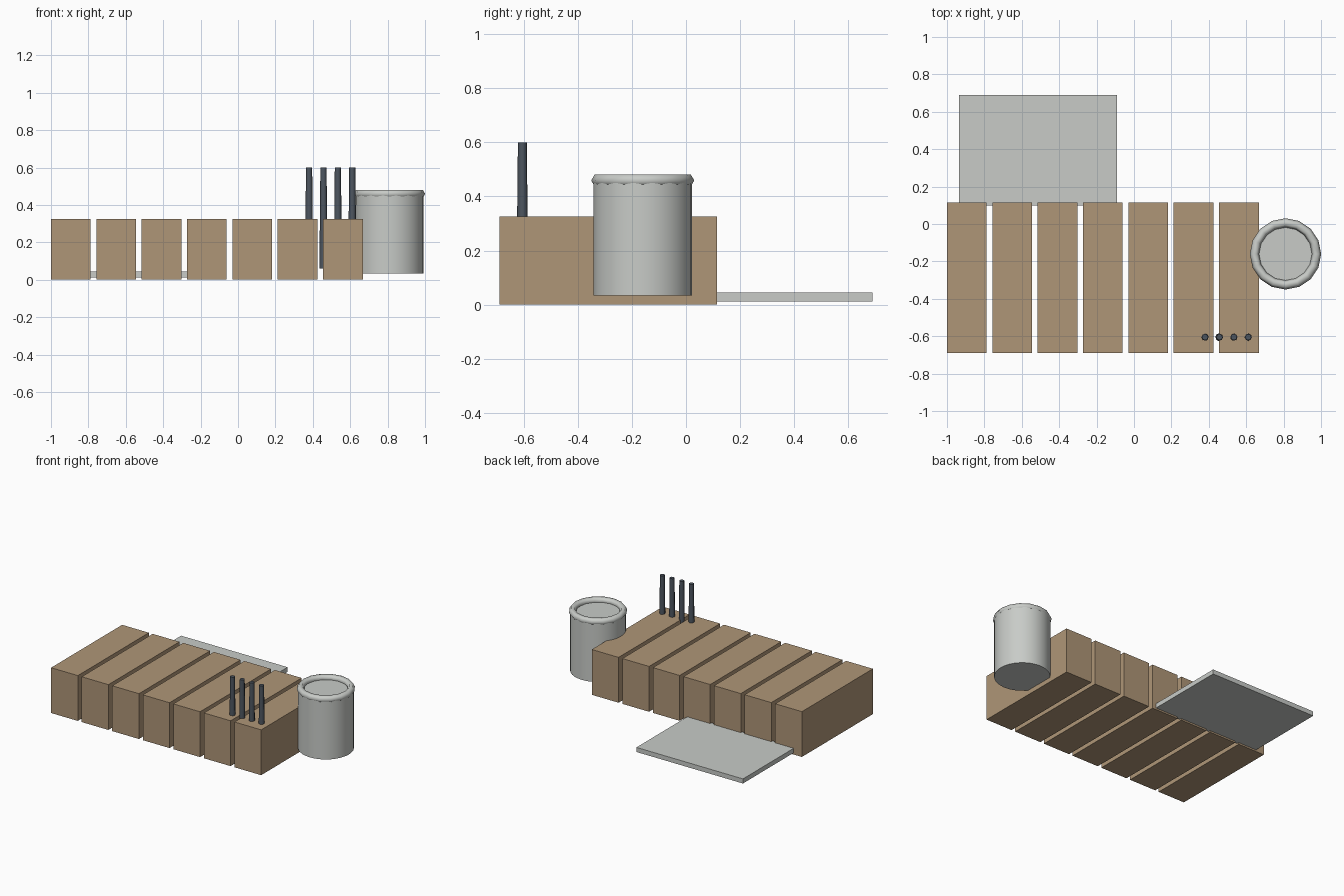
import bpy
import math

if "Cube" in bpy.data.objects:
    bpy.data.objects.remove(bpy.data.objects["Cube"])


def material(name, rgb):
    mat = bpy.data.materials.new(name)
    mat.use_nodes = True
    color = (*rgb, 1)
    mat.diffuse_color = color
    mat.node_tree.nodes["Principled BSDF"].inputs["Base Color"].default_value = color
    return mat


wood = material("tan wood", (0.43, 0.305, 0.186))
metal = material("pale grey", (0.58, 0.6, 0.575))
slate = material("dark slate", (0.075, 0.092, 0.115))


def finish(name, mat, smooth=None):
    obj = bpy.context.object
    obj.name = name
    obj.data.materials.append(mat)
    if smooth:
        bpy.ops.object.shade_smooth_by_angle(angle=math.radians(smooth))
    return obj


def box(name, low, high, mat):
    center = [(a + b) / 2 for a, b in zip(low, high)]
    bpy.ops.mesh.primitive_cube_add(size=1, location=center)
    bpy.context.object.scale = [b - a for a, b in zip(low, high)]
    bpy.ops.object.transform_apply(location=False, rotation=False, scale=True)
    return finish(name, mat)


# Row of timber planks
plank_width, pitch = 0.212, 0.2425
for i in range(7):
    x = -1 + i * pitch
    box(f"plank_{i + 1}", (x, -0.69, 0), (x + plank_width, 0.115, 0.325), wood)

# Thin slab behind the planks
box("rear_slab", (-0.935, 0.1, 0.012), (-0.09, 0.69, 0.045), metal)

# Tapered pegs standing in the planks
for i in range(4):
    bpy.ops.mesh.primitive_cone_add(vertices=8, radius1=0.022, radius2=0.0165,
                                    depth=0.54, location=(0.38 + i * 0.077, -0.605, 0.33))
    finish(f"peg_{i + 1}", slate, 50)

# Drum with a rolled rim
drum_x, drum_y = 0.81, -0.16
bpy.ops.mesh.primitive_cylinder_add(vertices=32, radius=0.182, depth=0.42,
                                    location=(drum_x, drum_y, 0.243))
finish("drum_body", metal, 40)
bpy.ops.mesh.primitive_torus_add(major_segments=16, minor_segments=6, major_radius=0.166,
                                 minor_radius=0.0245, location=(drum_x, drum_y, 0.459))
finish("drum_rim", metal, 65)
